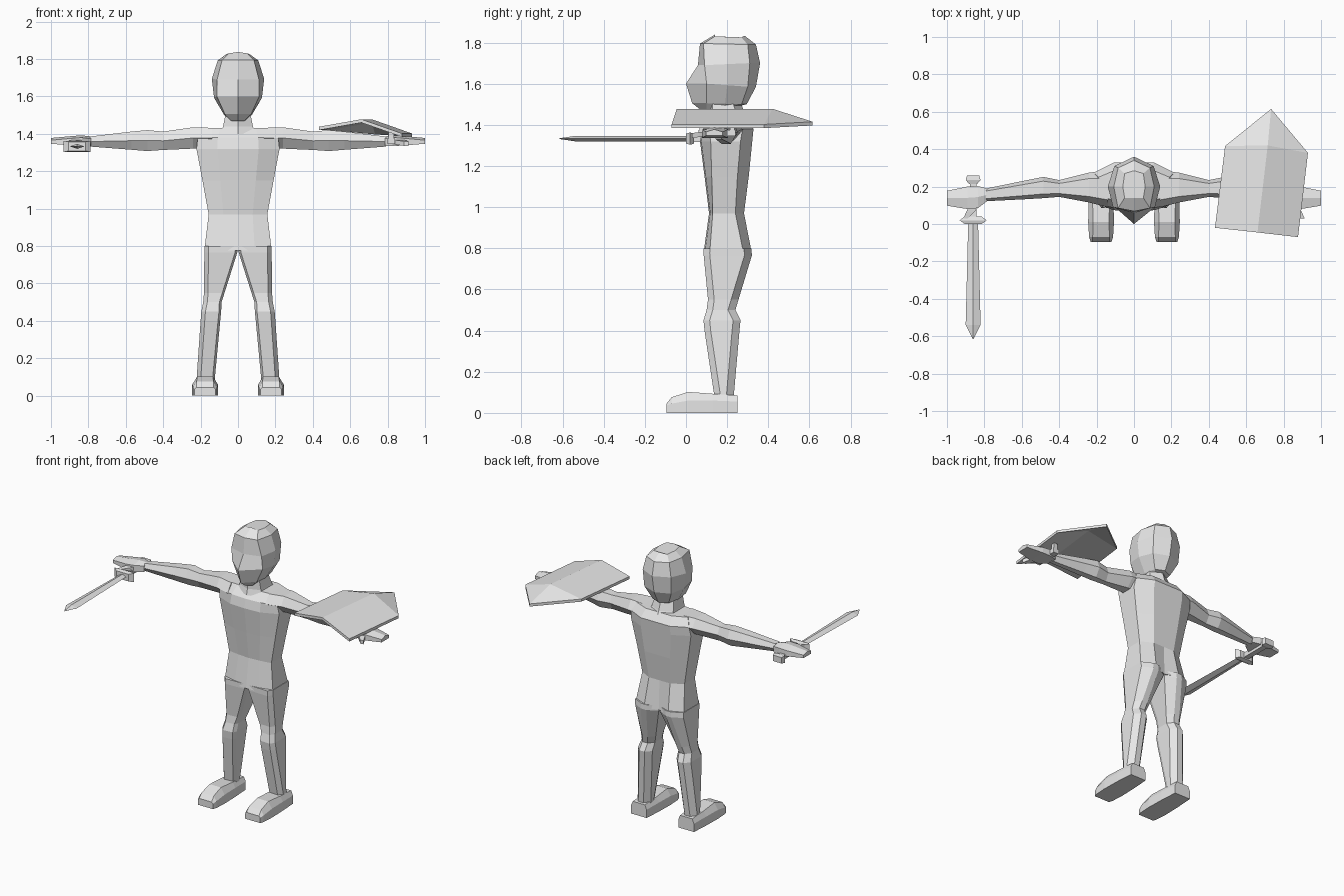
import bpy, bmesh, math
from mathutils import Vector

grey = bpy.data.materials.new("plain_grey")
grey.diffuse_color = (0.8, 0.8, 0.8, 1)


def finish(name, bm):
    bmesh.ops.remove_doubles(bm, verts=bm.verts, dist=0.0005)
    bmesh.ops.recalc_face_normals(bm, faces=bm.faces)
    mesh = bpy.data.meshes.new(name)
    bm.to_mesh(mesh)
    bm.free()
    mesh.materials.append(grey)
    ob = bpy.data.objects.new(name, mesh)
    bpy.context.collection.objects.link(ob)
    return ob


def loft(name, rings, side=1):
    """Skin a list of equal-length point rings and cap both ends."""
    bm = bmesh.new()
    rows = [[bm.verts.new((p[0] * side, p[1], p[2])) for p in r] for r in rings]
    n = len(rows[0])
    for a, b in zip(rows, rows[1:]):
        for i in range(n):
            j = (i + 1) % n
            bm.faces.new((a[i], a[j], b[j], b[i]))
    bm.faces.new(rows[0])
    bm.faces.new(rows[-1])
    return finish(name, bm)


def mirrored(half):
    """Close a half ring whose first and last points lie on x = 0."""
    return half + [(-x, y, z) for x, y, z in half[-2:0:-1]]


def box(name, x, y, z):
    return loft(name, [[(x[0], v, z[0]), (x[1], v, z[0]),
                        (x[1], v, z[1]), (x[0], v, z[1])] for v in y])


# Torso: z, half width, front y, side front y, side back y, back y
torso = [(0.775, 0.18, 0.085, 0.115, 0.28, 0.32),
         (0.97, 0.157, 0.112, 0.13, 0.24, 0.282),
         (1.15, 0.19, 0.09, 0.125, 0.25, 0.305),
         (1.32, 0.222, 0.068, 0.12, 0.265, 0.322),
         (1.38, 0.215, 0.08, 0.11, 0.275, 0.328),
         (1.432, 0.19, 0.125, 0.14, 0.25, 0.29)]
loft("torso", [mirrored([(0, f, z), (w * 0.5, f + 0.006, z), (w, s, z), (w, t, z),
                         (w * 0.5, b, z), (0, b - (0.03 if z < 0.8 else 0), z)])
               for z, w, f, s, t, b in torso])

# Neck
loft("neck", [mirrored([(0, f, z), (w, f + 0.03, z), (w, b - 0.04, z), (0, b, z)])
              for z, w, f, b in [(1.40, 0.09, 0.09, 0.31), (1.44, 0.08, 0.1, 0.29),
                                 (1.53, 0.062, 0.1, 0.26)]])

# Head: z at front, z at back, front y, (cheek x, y), (side x, y), (rear x, y), back y
head = [(1.47, 1.495, 0.075, (0.035, 0.10), (0.06, 0.19), (0.045, 0.25), 0.275),
        (1.505, 1.50, 0.03, (0.07, 0.10), (0.075, 0.19), (0.06, 0.27), 0.295),
        (1.60, 1.585, 0.00, (0.113, 0.10), (0.128, 0.20), (0.10, 0.30), 0.34),
        (1.69, 1.70, 0.058, (0.112, 0.09), (0.14, 0.20), (0.105, 0.31), 0.36),
        (1.795, 1.79, 0.068, (0.085, 0.085), (0.108, 0.20), (0.085, 0.30), 0.34),
        (1.83, 1.825, 0.14, (0.05, 0.14), (0.06, 0.20), (0.05, 0.27), 0.285)]
rings = []
for zf, zb, f, c, s, r, b in head:
    zm = (zf + zb) / 2
    rings.append(mirrored([(0, f, zf + (0.008 if zf > 1.8 else 0)), (*c, zf), (*s, zm),
                           (*r, zb), (0, b, zb + (0.008 if zf > 1.8 else 0))]))
loft("head", rings)

# Limb tables
# Arm: x, front y, back y, bottom z, top z
arm = [(0.14, 0.09, 0.285, 1.322, 1.432), (0.24, 0.115, 0.275, 1.321, 1.435),
       (0.40, 0.145, 0.235, 1.314, 1.412), (0.485, 0.138, 0.252, 1.308, 1.42),
       (0.57, 0.133, 0.235, 1.315, 1.412), (0.79, 0.122, 0.19, 1.332, 1.386)]
# Hand: same columns
hand = [(0.785, 0.122, 0.19, 1.335, 1.386), (0.835, 0.085, 0.203, 1.335, 1.392),
        (0.89, 0.08, 0.20, 1.338, 1.388), (1.0, 0.098, 0.178, 1.347, 1.378)]
# Leg: z, inner x, outer x, front y, back y
leg = [(0.80, 0.0, 0.18, 0.086, 0.318), (0.765, 0.004, 0.18, 0.086, 0.32),
       (0.55, 0.072, 0.182, 0.107, 0.255), (0.50, 0.088, 0.186, 0.10, 0.24),
       (0.45, 0.09, 0.196, 0.085, 0.265), (0.40, 0.095, 0.2, 0.09, 0.26),
       (0.08, 0.125, 0.222, 0.138, 0.232)]
# Foot: y, half width at the sole, half width on top, shoulder z, top z
foot = [(-0.095, 0.056, 0.046, 0.035, 0.045), (-0.07, 0.064, 0.045, 0.045, 0.076),
        (0.01, 0.069, 0.042, 0.06, 0.102), (0.13, 0.066, 0.046, 0.06, 0.093),
        (0.25, 0.058, 0.045, 0.055, 0.085)]

for tag, s in (("left", 1), ("right", -1)):
    loft(tag + "_arm", [[(x, f, (b + t) / 2), (x, f * 0.8 + k * 0.2, t),
                         (x, f * 0.2 + k * 0.8, t), (x, k, (b + t) / 2),
                         (x, f * 0.3 + k * 0.7, b), (x, f * 0.7 + k * 0.3, b)]
                        for x, f, k, b, t in arm], s)
    loft(tag + "_hand", [[(x, f, b), (x, f, t - 0.012), (x, (f + k) / 2, t),
                          (x, k, t - 0.012), (x, k, b)] for x, f, k, b, t in hand], s)
    # Thumb curls forward and down
    loft(tag + "_thumb", [[(x - w, y, z - 0.012), (x + w, y, z - 0.012),
                           (x + w, y, z + 0.012), (x - w, y, z + 0.012)]
                          for x, y, z, w in [(0.845, 0.11, 1.358, 0.028),
                                             (0.875, 0.065, 1.353, 0.022),
                                             (0.9, 0.03, 1.348, 0.012)]], s)
    loft(tag + "_leg", [[(i + 0.012, f + 0.004, z), (o - 0.022, f, z), (o, f + 0.03, z),
                         (o, b - 0.036, z), ((i + o) / 2 + 0.02, b, z),
                         ((i + o) / 2 - 0.02, b, z), (i, b - 0.036, z), (i, f + 0.03, z)]
                        for z, i, o, f, b in leg], s)
    loft(tag + "_foot", [[(0.176 - w, y, 0), (0.176 - w, y, h), (0.176 - u, y, t),
                          (0.176 + u, y, t), (0.176 + w, y, h), (0.176 + w, y, 0)]
                         for y, w, u, h, t in foot], s)

# Sword: diamond-section blade, guard, grip and pommel along y
SX, SZ = -0.86, 1.333


def diamond(y, w, h):
    return [(SX - w, y, SZ), (SX, y, SZ + h), (SX + w, y, SZ), (SX, y, SZ - h)]


loft("sword_blade", [diamond(0.02, 0.026, 0.013), diamond(-0.54, 0.04, 0.013),
                     diamond(-0.615, 0.002, 0.002)])
loft("sword_guard", [[(SX - w, y, SZ - h), (SX + w, y, SZ - h), (SX + w, y, SZ + h),
                      (SX - w, y, SZ + h)]
                     for y, w, h in [(0.0, 0.045, 0.024), (0.02, 0.072, 0.03),
                                     (0.04, 0.045, 0.024)]])
box("sword_grip", (SX - 0.018, SX + 0.018), (0.03, 0.24), (SZ - 0.016, SZ + 0.016))
loft("sword_pommel", [[(SX - w, y, SZ - h), (SX + w, y, SZ - h), (SX + w, y, SZ + h),
                       (SX - w, y, SZ + h)]
                      for y, w, h in [(0.215, 0.022, 0.018), (0.235, 0.04, 0.024),
                                      (0.26, 0.032, 0.02)]])

# Shield: creased plate with a pointed, drooping end, thickened downward
bm = bmesh.new()
pts = [(0.433, -0.02, 1.438), (0.66, -0.045, 1.478), (0.877, -0.07, 1.402),
       (0.93, 0.38, 1.402), (0.733, 0.615, 1.415), (0.487, 0.417, 1.438),
       (0.715, 0.42, 1.478)]
top = [bm.verts.new(p) for p in pts]
low = [bm.verts.new(Vector(p) - Vector((0, 0, 0.018))) for p in pts]
for face in ((0, 1, 6, 5), (1, 2, 3, 6), (5, 6, 4), (6, 3, 4)):
    bm.faces.new([top[i] for i in face])
    bm.faces.new([low[i] for i in reversed(face)])
for i in range(6):
    j = (i + 1) % 6
    bm.faces.new((top[j], top[i], low[i], low[j]))
finish("shield", bm)
# Shield handle held in the left hand
box("shield_handle", (0.80, 0.84), (0.06, 0.24), (1.345, 1.375))
for y in (0.065, 0.215):
    box("handle_post", (0.805, 0.835), (y, y + 0.02), (1.36, 1.415))
